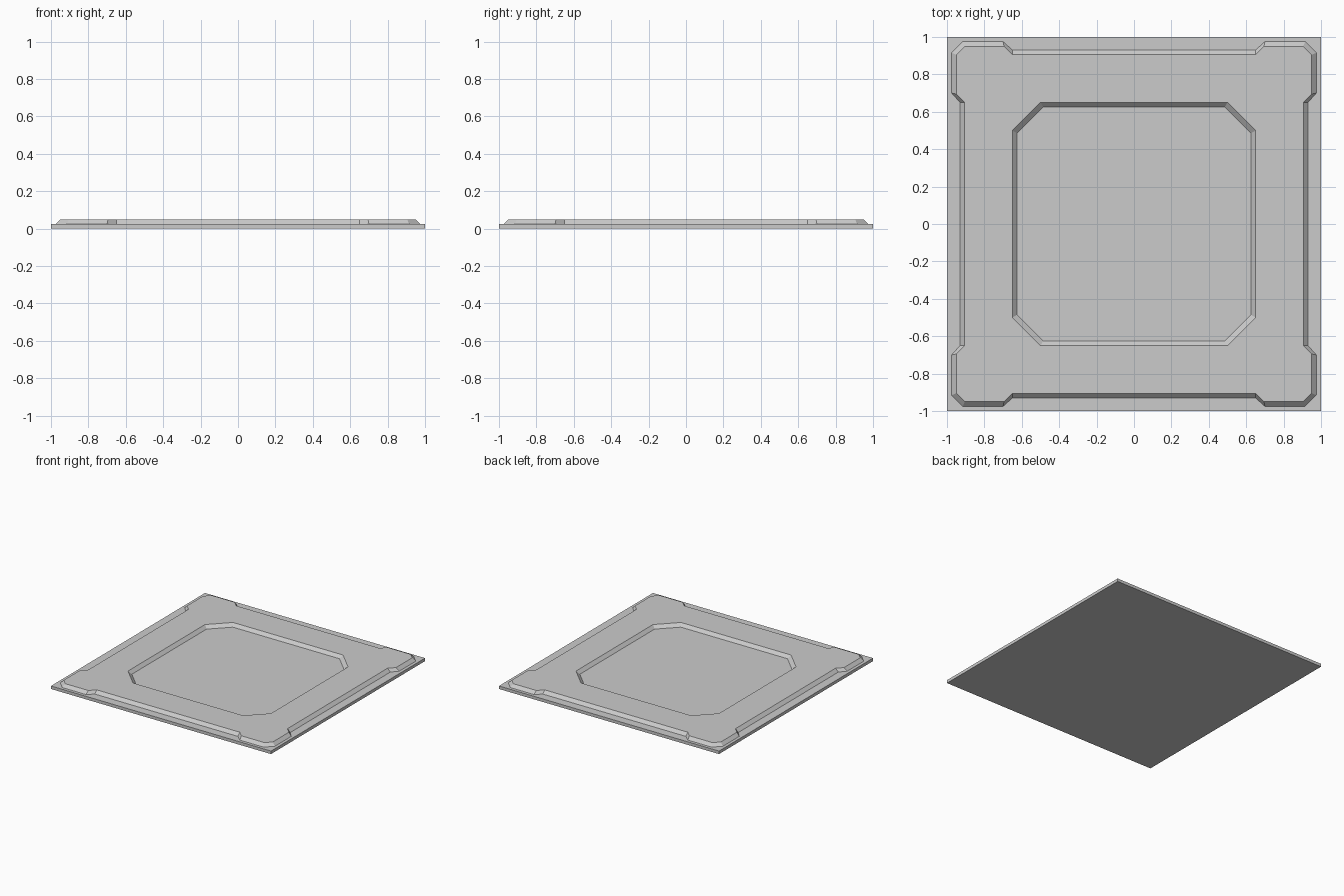
import bpy, bmesh

if "Cube" in bpy.data.objects:
    bpy.data.objects.remove(bpy.data.objects["Cube"])

bm = bmesh.new()


def mirrored(half):
    # one corner's outline, mirrored over the diagonal, counter-clockwise
    return half + [(y, x) for x, y in reversed(half)]


def ring(corner, z):
    # repeat the corner outline four times around the centre
    out, pts = [], corner
    for _ in range(4):
        out.append([bm.verts.new((x, y, z)) for x, y in pts])
        pts = [(-y, x) for x, y in pts]
    return out


def flat(r):
    return [v for c in r for v in c]


def connect(a, b):
    if len(a[0]) == len(b[0]):
        # sloped or vertical walls
        p, q = flat(a), flat(b)
        for i in range(len(p)):
            j = (i + 1) % len(p)
            bm.faces.new((p[i], p[j], q[j], q[i]))
    else:
        # flat surfaces: one face per corner and one per side
        for k in range(4):
            n = (k + 1) % 4
            bm.faces.new(a[k] + b[k][::-1])
            bm.faces.new((a[k][-1], a[n][0], b[n][0], b[k][-1]))


BASE_TOP, PANEL_TOP = 0.025, 0.05
rings = [
    ring([(1, 1)], 0),                                                            # slab underside
    ring([(1, 1)], BASE_TOP),                                                     # slab top edge
    ring(mirrored([(0.93, 0.65), (0.975, 0.70), (0.975, 0.915)]), BASE_TOP),      # raised panel foot
    ring(mirrored([(0.905, 0.65), (0.95, 0.695), (0.95, 0.905)]), PANEL_TOP),     # raised panel rim
    ring(mirrored([(0.65, 0.50)]), PANEL_TOP),                                    # recess rim
    ring(mirrored([(0.625, 0.485)]), BASE_TOP),                                   # recess floor
]
for a, b in zip(rings, rings[1:]):
    connect(a, b)
bm.faces.new(flat(rings[0])[::-1])
bm.faces.new(flat(rings[-1]))
bmesh.ops.recalc_face_normals(bm, faces=bm.faces)

# floor tile
mesh = bpy.data.meshes.new("floor_tile")
bm.to_mesh(mesh)
bm.free()
bpy.context.collection.objects.link(bpy.data.objects.new("floor_tile", mesh))
